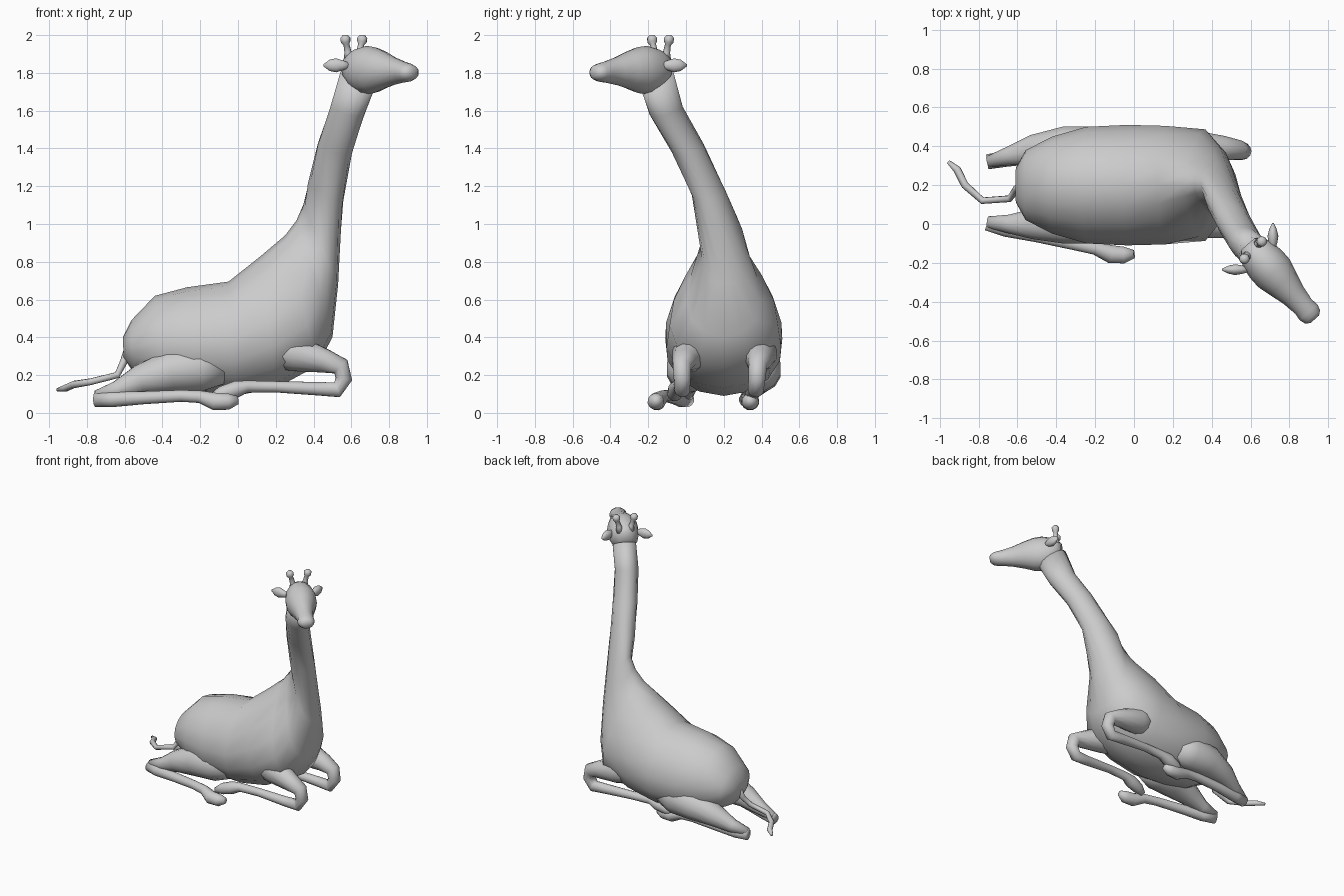
import bpy, bmesh, math
from mathutils import Vector

N = 16


def skin(name, rings):
    """Bridge a list of point rings into a closed smooth mesh."""
    bm = bmesh.new()
    vr = [[bm.verts.new(p) for p in r] for r in rings]
    n = len(rings[0])
    for a, b in zip(vr, vr[1:]):
        for i in range(n):
            j = (i + 1) % n
            bm.faces.new((a[i], a[j], b[j], b[i]))
    for ring in (vr[0], vr[-1]):
        c = sum((v.co for v in ring), Vector()) / n
        cv = bm.verts.new(c)
        for i in range(n):
            bm.faces.new((ring[i], ring[(i + 1) % n], cv))
    bmesh.ops.recalc_face_normals(bm, faces=bm.faces)
    for f in bm.faces:
        f.smooth = True
    me = bpy.data.meshes.new(name)
    bm.to_mesh(me)
    bm.free()
    ob = bpy.data.objects.new(name, me)
    bpy.context.collection.objects.link(ob)
    return ob


def section(top, bottom, w, yaw=0, k=0.0):
    """Egg-shaped ring between a top and a bottom point."""
    t, b = Vector(top), Vector(bottom)
    mid, h = (t + b) / 2, (t - b) / 2
    side = Vector((math.sin(math.radians(yaw)), math.cos(math.radians(yaw)), 0))
    pts = []
    for i in range(N):
        a = 2 * math.pi * i / N
        pts.append(mid + h * math.cos(a) + side * w * math.sin(a) * (1 - k * math.cos(a)))
    return pts


def tube(name, pts, n=10):
    """Round tube through (x, y, z, radius) points."""
    ps = [Vector(p[:3]) for p in pts]
    rings, u = [], None
    for i, p in enumerate(ps):
        d = (ps[min(i + 1, len(ps) - 1)] - ps[max(i - 1, 0)]).normalized()
        if u is None:
            u = d.orthogonal()
        u = (u - d * u.dot(d)).normalized()
        v = d.cross(u)
        rings.append([p + pts[i][3] * (u * math.cos(2 * math.pi * j / n) + v * math.sin(2 * math.pi * j / n))
                      for j in range(n)])
    return skin(name, rings)


# Torso and neck: one continuous loft from rump to nape
C = 0.2
torso = [(-.61, .40, -.605, .29, .09, 0), (-.565, .49, -.55, .21, .18, 0), (-.44, .62, -.40, .13, .25, .1),
         (-.27, .665, -.22, .10, .30, .1), (-.05, .695, -.02, .09, .31, .1), (.12, .83, .2, .13, .305, .2),
         (.25, .94, .42, .25, .265, .45), (.31, 1.02, .50, .40, .18, .45), (.345, 1.1, .53, .68, .115, .2)]
rings = [section((xt, C, zt), (xb, C, zb), w, 0, k) for xt, zt, xb, zb, w, k in torso]
rings += [section((.375, .145, 1.22), (.553, .09, 1.12), .087, 20),
          section((.436, .06, 1.43), (.590, -.04, 1.37), .085, 35),
          section((.511, -.04, 1.63), (.648, -.17, 1.57), .083, 45),
          section((.565, -.085, 1.82), (.70, -.22, 1.70), .082, 48)]
skin("body_and_neck", rings)

# Head: loft along the facing direction
YAW = 48.5
f = Vector((math.cos(math.radians(YAW)), -math.sin(math.radians(YAW)), 0))
O = Vector((.62, -.14, 0))
head = [(-.05, 1.88, 1.78, .045), (-.02, 1.91, 1.74, .08), (.03, 1.93, 1.70, .10), (.09, 1.943, 1.688, .108),
        (.15, 1.937, 1.693, .108), (.22, 1.915, 1.715, .09), (.30, 1.885, 1.735, .068), (.38, 1.862, 1.748, .056),
        (.42, 1.852, 1.752, .061), (.45, 1.842, 1.762, .052), (.468, 1.825, 1.78, .03)]
skin("head", [section(O + f * s + Vector((0, 0, a)), O + f * s + Vector((0, 0, b)), w, YAW)
              for s, a, b, w in head])

# Ears
for nm, loc, yaw in (("ear_right", (.52, -.235, 1.84), 0), ("ear_left", (.715, -.063, 1.84), 90)):
    c, s = math.cos(math.radians(yaw)), math.sin(math.radians(yaw))
    ax = Vector((-c, s, 0))
    sd = Vector((s, c, 0))
    ear = [(-.07, .014, .012), (-.035, .026, .022), (.0, .037, .028), (.035, .03, .02), (.068, .005, .004)]
    rs = []
    for t, h, w in ear:
        m = Vector(loc) + ax * t
        rs.append(section(m + Vector((0, 0, h)), m - Vector((0, 0, h)), w, yaw))
    skin(nm, rs)

# Horns with rounded knobs
for nm, x, y, dx, dy in (("horn_right", .588, -.162, -.02, -.018), ("horn_left", .638, -.108, .02, .018)):
    tube(nm, [(x + dx * t, y + dy * t, z, r) for t, z, r in
              ((0, 1.87, .03), (.3, 1.91, .019), (.7, 1.95, .016), (.9, 1.965, .026), (1, 1.985, .027), (1, 2.0, .014))])

# Tail
tube("tail", [(-.57, .2, .38, .02), (-.605, .18, .27, .02), (-.64, .13, .20, .018), (-.78, .12, .165, .018),
              (-.87, .20, .15, .02), (-.91, .28, .132, .02), (-.955, .32, .122, .01)], 8)

# Folded legs: x, y right, y left, z, radius
fore = [(.15, .06, .34, .35, .11), (.32, .02, .39, .31, .095), (.46, -.01, .39, .275, .065), (.545, -.02, .38, .245, .05),
        (.56, -.02, .375, .18, .045), (.525, -.02, .37, .122, .042), (.42, -.03, .37, .128, .036),
        (.2, -.03, .37, .138, .03), (.05, -.04, .36, .14, .032), (-.01, -.05, .36, .125, .045),
        (-.09, -.06, .35, .10, .04), (-.14, -.07, .35, .08, .02)]
thigh = [(-.08, .03, .37, .24, .09), (-.2, .02, .38, .235, .125), (-.36, .01, .39, .22, .115),
         (-.52, .0, .38, .175, .08), (-.64, .0, .35, .12, .05), (-.75, .01, .32, .09, .03)]
shin = [(-.755, .005, .32, .07, .04), (-.66, -.025, .335, .072, .042), (-.5, -.06, .345, .08, .035),
        (-.3, -.105, .345, .09, .032), (-.2, -.125, .34, .085, .034), (-.12, -.155, .34, .06, .048),
        (-.05, -.16, .34, .06, .044), (.0, -.155, .34, .068, .022)]
for nm, pts in (("front_leg", fore), ("hind_thigh", thigh), ("hind_foot", shin)):
    for side, k in (("right", 1), ("left", 2)):
        tube(f"{nm}_{side}", [(p[0], p[k], p[3], p[4]) for p in pts], 12)
